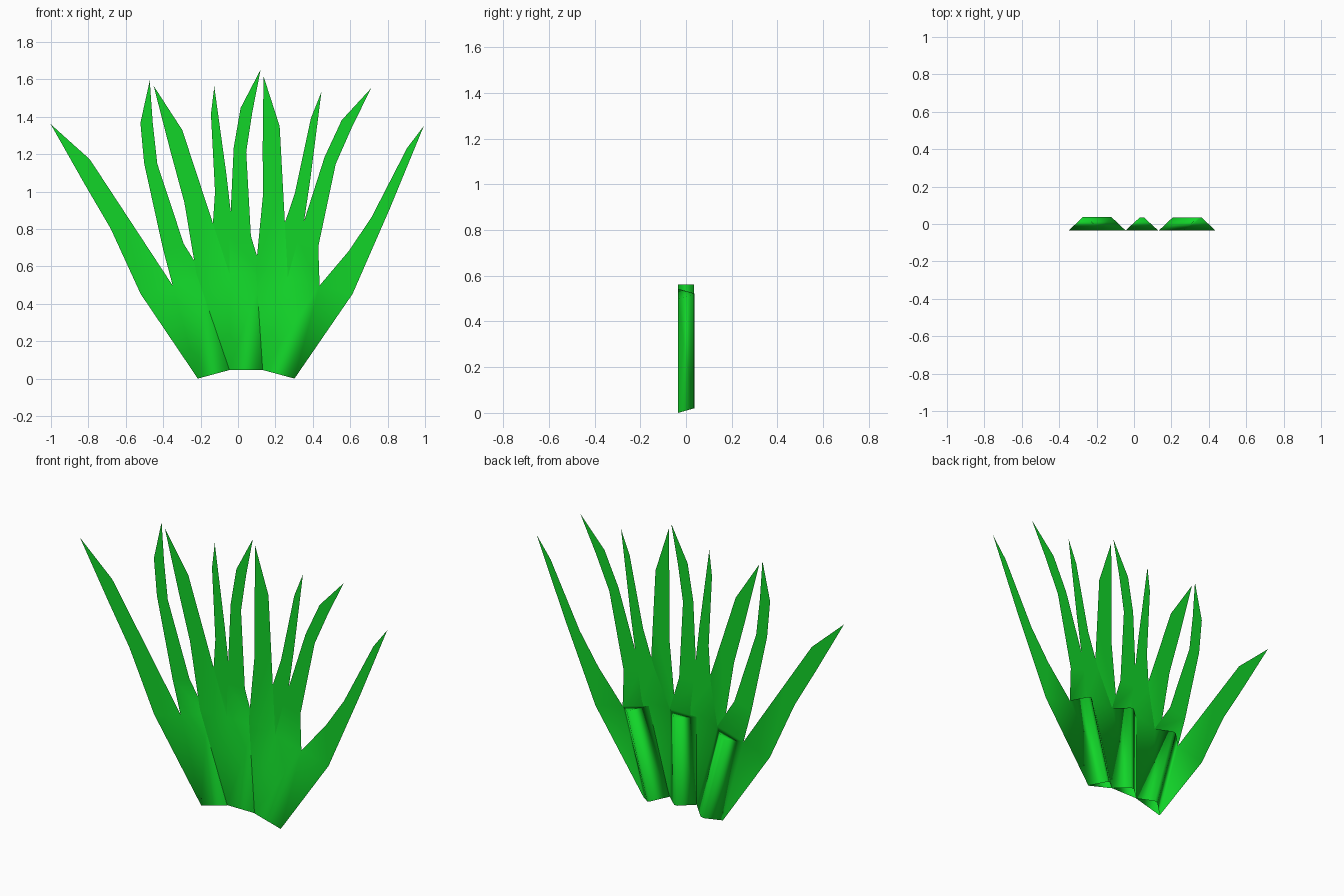
import bpy
import bmesh
import math

if "Cube" in bpy.data.objects:
    bpy.data.objects.remove(bpy.data.objects["Cube"])

FRONT, BACK = -0.035, 0.036

green = bpy.data.materials.new("grass_green")
green.diffuse_color = (0.006, 0.66, 0.022, 1)
green.use_nodes = True
green.node_tree.nodes["Principled BSDF"].inputs["Base Color"].default_value = green.diffuse_color

# Blade outlines (x, z) relative to the middle of the tuft base;
# each starts and ends on the fan-shaped base
left_blade = [(-.088, .515), (-.243, .987), (-.340, 1.282), (-.493, 1.518),
              (-.402, 1.164), (-.329, .896), (-.265, .516)]
middle_blade = [(-.088, .515), (.088, .515), (.027, .715), (.002, 1.165),
                (.035, 1.38), (.079, 1.605), (-.028, 1.40), (-.065, 1.187), (-.087, .717)]
right_blade = [(.088, .515), (.270, .518), (.344, 1.014), (.404, 1.485),
               (.348, 1.346), (.261, .940), (.191, .735)]
# Fan-shaped base: a middle strip and a triangle on each side
fan_middle = [(-.088, 0), (.088, 0), (.088, .515), (-.088, .515)]
fan_left = [(-.088, 0), (-.088, .515), (-.265, .516)]
fan_right = [(.088, 0), (.270, .518), (.088, .515)]


def tuft(name, x, z, lean, shift):
    bm = bmesh.new()
    cache = {}

    def vert(px, py, pz):
        key = (px, py, pz)
        if key not in cache:
            cache[key] = bm.verts.new(key)
        return cache[key]

    # flat sheet of blades
    for outline in (fan_middle, fan_left, fan_right, left_blade, middle_blade, right_blade):
        bm.faces.new([vert(px, FRONT, pz) for px, pz in outline])

    # tapered rib behind the middle strip, with a narrow ridge
    (l0, a0, b0, r0), (l1, a1, b1, r1) = [
        (vert(-.088, FRONT, h), vert(-.01, BACK, h), vert(.01, BACK, h), vert(.088, FRONT, h))
        for h in (0, .515)]
    for face in ((l0, l1, a1, a0), (a0, a1, b1, b0), (b0, b1, r1, r0), (l1, r1, b1, a1)):
        bm.faces.new(face)

    for f in bm.faces:
        f.smooth = True
    mesh = bpy.data.meshes.new(name)
    bm.to_mesh(mesh)
    bm.free()
    mesh.materials.append(green)
    obj = bpy.data.objects.new(name, mesh)
    obj.location = (x, shift, z)
    obj.rotation_euler.y = math.radians(lean)
    bpy.context.collection.objects.link(obj)


# The same tuft three times, the outer two leaning outwards
tuft("left_grass_tuft", -.13, .023, -15.1, .0005)
tuft("middle_grass_tuft", .042, .047, 0, 0)
tuft("right_grass_tuft", .217, .023, 15.1, -.0005)
